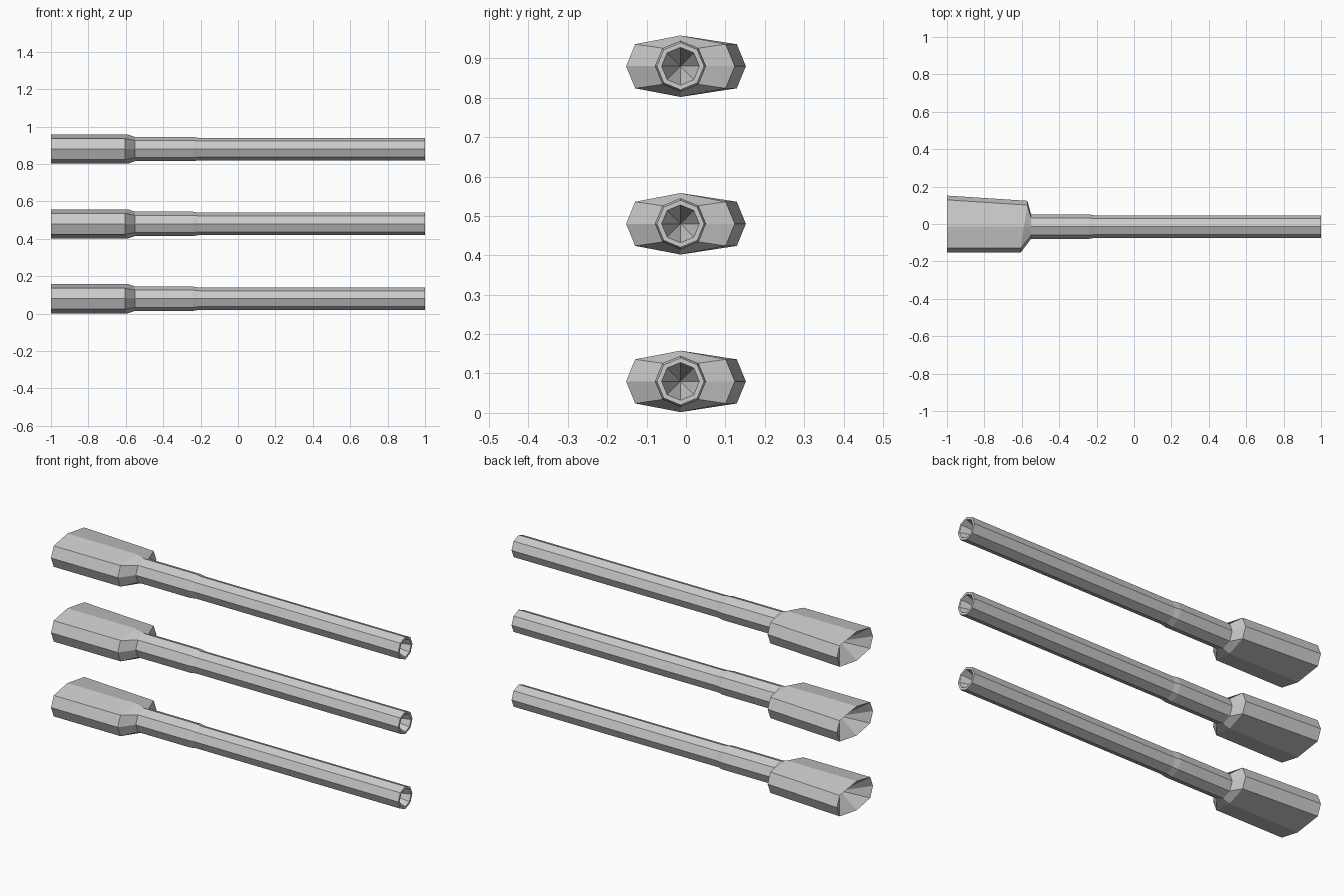
import bpy, bmesh
from math import sin, cos, pi

if "Cube" in bpy.data.objects:
    bpy.data.objects.remove(bpy.data.objects["Cube"])

CY = -0.014  # axis of the round tube

def octagon(x, r):
    return [(x, CY + r * cos(i * pi / 4), r * sin(i * pi / 4)) for i in range(8)]

def flat_ring(xs, left, right):
    # flattened octagon; left/right are outer y limits, xs = x at +y, middle, -y
    xr, xm, xl = xs
    return [(xr, right, 0), (xr, right - .023, .056), (xm, CY, .078),
            (xl, left + .023, .056), (xl, left, 0), (xl, left + .023, -.056),
            (xm, CY, -.078), (xr, right - .023, -.056)]

def build(name, z):
    bm = bmesh.new()
    # grip body, shoulder, collar, tube, muzzle rim
    rings = [flat_ring((-1, -1, -1), -.152, .152),
             flat_ring((-.57, -.588, -.605), -.152, .124),
             octagon(-.55, .065), octagon(-.24, .065),
             octagon(-.21, .06), octagon(1, .06), octagon(1, .048)]
    loops = [[bm.verts.new(p) for p in ring] for ring in rings]
    for a, b in zip(loops, loops[1:]):
        for i in range(8):
            j = (i + 1) % 8
            bm.faces.new((a[i], a[j], b[j], b[i]))
    # hollow ends closing to a point
    for loop, x in ((loops[0], -.9), (loops[-1], .85)):
        tip = bm.verts.new((x, CY, 0))
        for i in range(8):
            bm.faces.new((loop[i], loop[(i + 1) % 8], tip))
    bmesh.ops.recalc_face_normals(bm, faces=bm.faces)
    me = bpy.data.meshes.new(name)
    bm.to_mesh(me)
    bm.free()
    ob = bpy.data.objects.new(name, me)
    ob.location.z = z
    bpy.context.collection.objects.link(ob)

for n, level in enumerate(("lower", "middle", "upper")):
    build(level + "_barrel", .08 + .4 * n)
